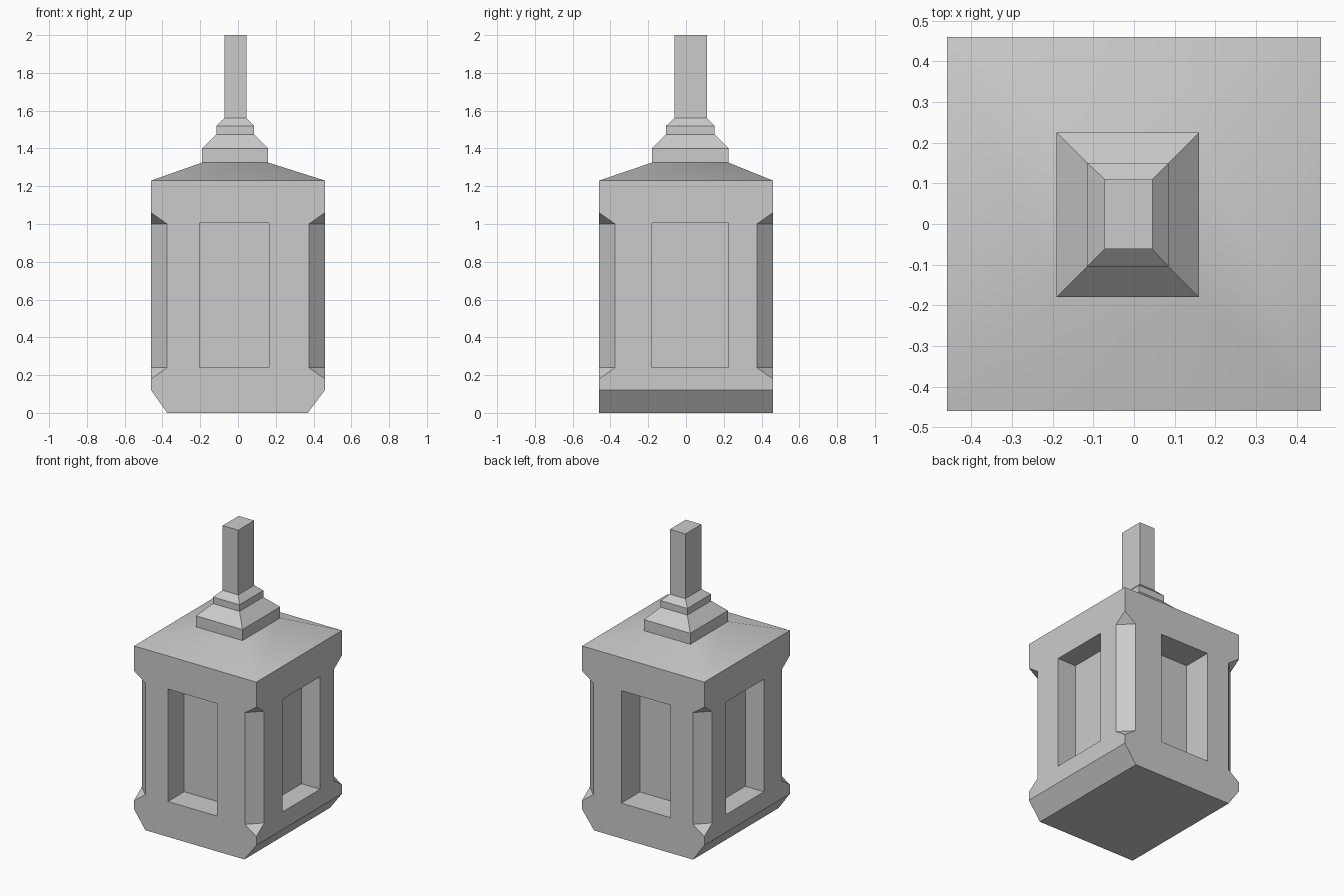
import bpy, bmesh, math

if "Cube" in bpy.data.objects:
    bpy.data.objects.remove(bpy.data.objects["Cube"])


def make_object(name, bm):
    bmesh.ops.recalc_face_normals(bm, faces=bm.faces)
    mesh = bpy.data.meshes.new(name)
    bm.to_mesh(mesh)
    bm.free()
    obj = bpy.data.objects.new(name, mesh)
    bpy.context.collection.objects.link(obj)
    return obj


def loft(name, rings):
    """Closed stack of rectangles, each (x0, x1, y0, y1, z)."""
    bm = bmesh.new()
    loops = [[bm.verts.new((x, y, z)) for x, y in ((x0, y0), (x1, y0), (x1, y1), (x0, y1))]
             for x0, x1, y0, y1, z in rings]
    for a, b in zip(loops, loops[1:]):
        for i in range(4):
            j = (i + 1) % 4
            bm.faces.new((a[i], a[j], b[j], b[i]))
    bm.faces.new(loops[0])
    bm.faces.new(loops[-1])
    return make_object(name, bm)


def box(name, x0, x1, y0, y1, z0, z1):
    return loft(name, [(x0, x1, y0, y1, z0), (x0, x1, y0, y1, z1)])


def corner_cutter(sx, sy):
    """Prism for a stopped chamfer on one vertical corner."""
    bm = bmesh.new()
    near, far, rise = 0.275, 0.56, 0.201
    for x, y, r in ((near, far, 0), (far, near, 0), (far, far, rise)):
        for z in (0.24 - r, 1.0 + r):
            bm.verts.new((sx * x, sy * y, z))
    bmesh.ops.convex_hull(bm, input=bm.verts)
    bmesh.ops.dissolve_limit(bm, angle_limit=0.01, verts=bm.verts, edges=bm.edges)
    return make_object("corner_cutter", bm)


def cut(obj, cutter):
    mod = obj.modifiers.new("cut", 'BOOLEAN')
    mod.operation = 'DIFFERENCE'
    mod.solver = 'EXACT'
    mod.object = cutter
    cutter.hide_render = True
    bpy.context.view_layer.objects.active = obj
    bpy.ops.object.modifier_apply(modifier=mod.name)
    bpy.data.objects.remove(cutter)


# Body with bevelled foot and low hipped roof
H = 0.46
body = loft("lantern_body", [
    (-0.375, 0.37, -H, H, 0),
    (-H, H, -H, H, 0.12),
    (-H, H, -H, H, 1.23),
    (-0.19, 0.16, -0.18, 0.225, 1.325),
])

# Stopped chamfers on the four corners
for sx in (-1, 1):
    for sy in (-1, 1):
        cut(body, corner_cutter(sx, sy))

# Recessed window panels on the four sides
for x0, x1, y0, y1 in ((-0.205, 0.165, -0.6, -0.285), (-0.205, 0.165, 0.26, 0.6),
                       (-0.6, -0.32, -0.18, 0.225), (0.32, 0.6, -0.18, 0.225)):
    cut(body, box("window_cutter", x0, x1, y0, y1, 0.24, 1.005))

# Stepped collar and square post on the roof
post = loft("collar_and_post", [
    (-0.19, 0.16, -0.18, 0.225, 1.325),
    (-0.19, 0.16, -0.18, 0.225, 1.40),
    (-0.115, 0.085, -0.105, 0.15, 1.475),
    (-0.115, 0.085, -0.105, 0.15, 1.52),
    (-0.072, 0.045, -0.062, 0.11, 1.56),
    (-0.072, 0.045, -0.062, 0.11, 2.0),
])

# Soft shading across the roof hips, every other edge stays sharp
bpy.ops.object.select_all(action='DESELECT')
body.select_set(True)
bpy.context.view_layer.objects.active = body
bpy.ops.object.shade_smooth_by_angle(angle=math.radians(33))
